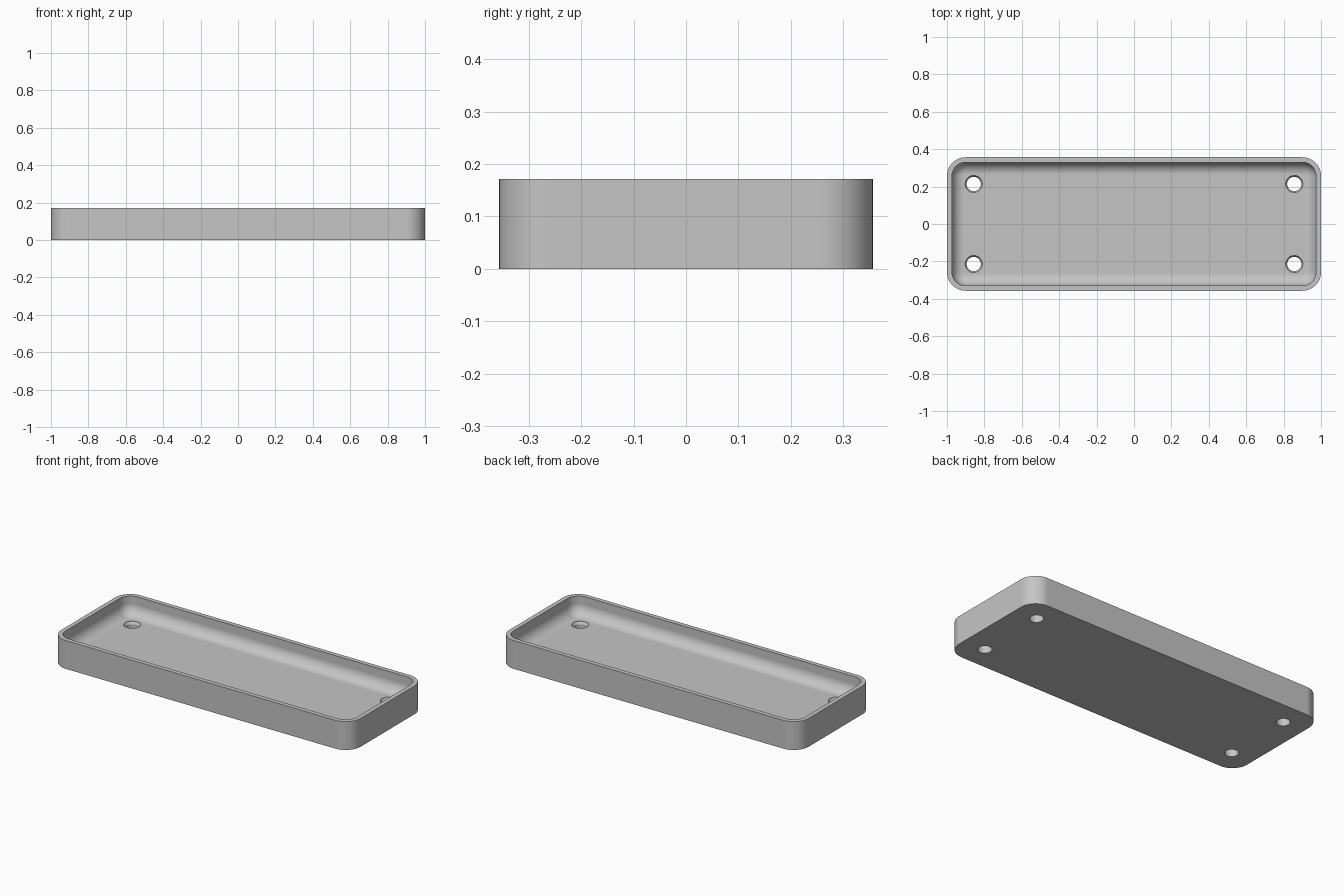
import bpy, bmesh, math

cube = bpy.data.objects.get("Cube")
if cube:
    bpy.data.objects.remove(cube)

HALF_X, HALF_Y, HEIGHT = 1.0, 0.357, 0.171
CORNER, WALL, FLOOR, FILLET = 0.1, 0.027, 0.06, 0.065
HOLE_X, HOLE_Y = 0.857, 0.214

grey = bpy.data.materials.new("satin grey")
grey.use_nodes = True
grey.diffuse_color = (0.56, 0.56, 0.56, 1)
grey.node_tree.nodes["Principled BSDF"].inputs["Base Color"].default_value = grey.diffuse_color


def rounded_ring(inset, z, steps=12):
    """Rounded rectangle outline, pulled inward by inset."""
    r = CORNER - inset
    cx, cy = HALF_X - CORNER, HALF_Y - CORNER
    ring = []
    for quarter, (sx, sy) in enumerate(((1, 1), (-1, 1), (-1, -1), (1, -1))):
        for i in range(steps + 1):
            a = (quarter + i / steps) * math.pi / 2
            ring.append((sx * cx + r * math.cos(a), sy * cy + r * math.sin(a), z))
    return ring


def circle_ring(x, y, r, z, steps=40):
    turn = 2 * math.pi / steps
    return [(x + r * math.cos(i * turn), y + r * math.sin(i * turn), z) for i in range(steps)]


def loft(name, rings):
    """Skin a stack of matching rings and cap both ends."""
    bm = bmesh.new()
    loops = [[bm.verts.new(p) for p in ring] for ring in rings]
    for low, high in zip(loops, loops[1:]):
        for i in range(len(low)):
            j = (i + 1) % len(low)
            bm.faces.new((low[i], low[j], high[j], high[i]))
    bm.faces.new(loops[0][::-1])
    bm.faces.new(loops[-1])
    bmesh.ops.recalc_face_normals(bm, faces=bm.faces)
    mesh = bpy.data.meshes.new(name)
    bm.to_mesh(mesh)
    bm.free()
    mesh.materials.append(grey)
    obj = bpy.data.objects.new(name, mesh)
    bpy.context.collection.objects.link(obj)
    return obj


# Tray shell: outer wall, flat rim, inner wall, rounded cove down to the floor
rings = [rounded_ring(0, 0), rounded_ring(0, HEIGHT), rounded_ring(WALL, HEIGHT)]
for k in range(13):
    a = k / 12 * math.pi / 2
    rings.append(rounded_ring(WALL + FILLET * (1 - math.cos(a)),
                              FLOOR + FILLET * (1 - math.sin(a))))
tray = loft("tray", rings)
bpy.context.view_layer.objects.active = tray
tray.select_set(True)

# Four countersunk screw holes
for sx in (-1, 1):
    for sy in (-1, 1):
        profile = ((0.038, -0.1), (0.038, 0.045), (0.046, 0.057), (0.046, 0.1))
        cutter = loft("hole_cutter", [circle_ring(sx * HOLE_X, sy * HOLE_Y, r, z)
                                      for r, z in profile])
        cutter.hide_render = True
        cut = tray.modifiers.new("screw hole", "BOOLEAN")
        cut.operation, cut.solver, cut.object = "DIFFERENCE", "EXACT", cutter
        bpy.ops.object.modifier_apply(modifier=cut.name)
        bpy.data.objects.remove(cutter)

# Smooth corners and cove, crisp rim and hole edges
bpy.ops.object.shade_smooth_by_angle(angle=math.radians(30))
weighted = tray.modifiers.new("flat floor shading", "WEIGHTED_NORMAL")
weighted.keep_sharp = True
